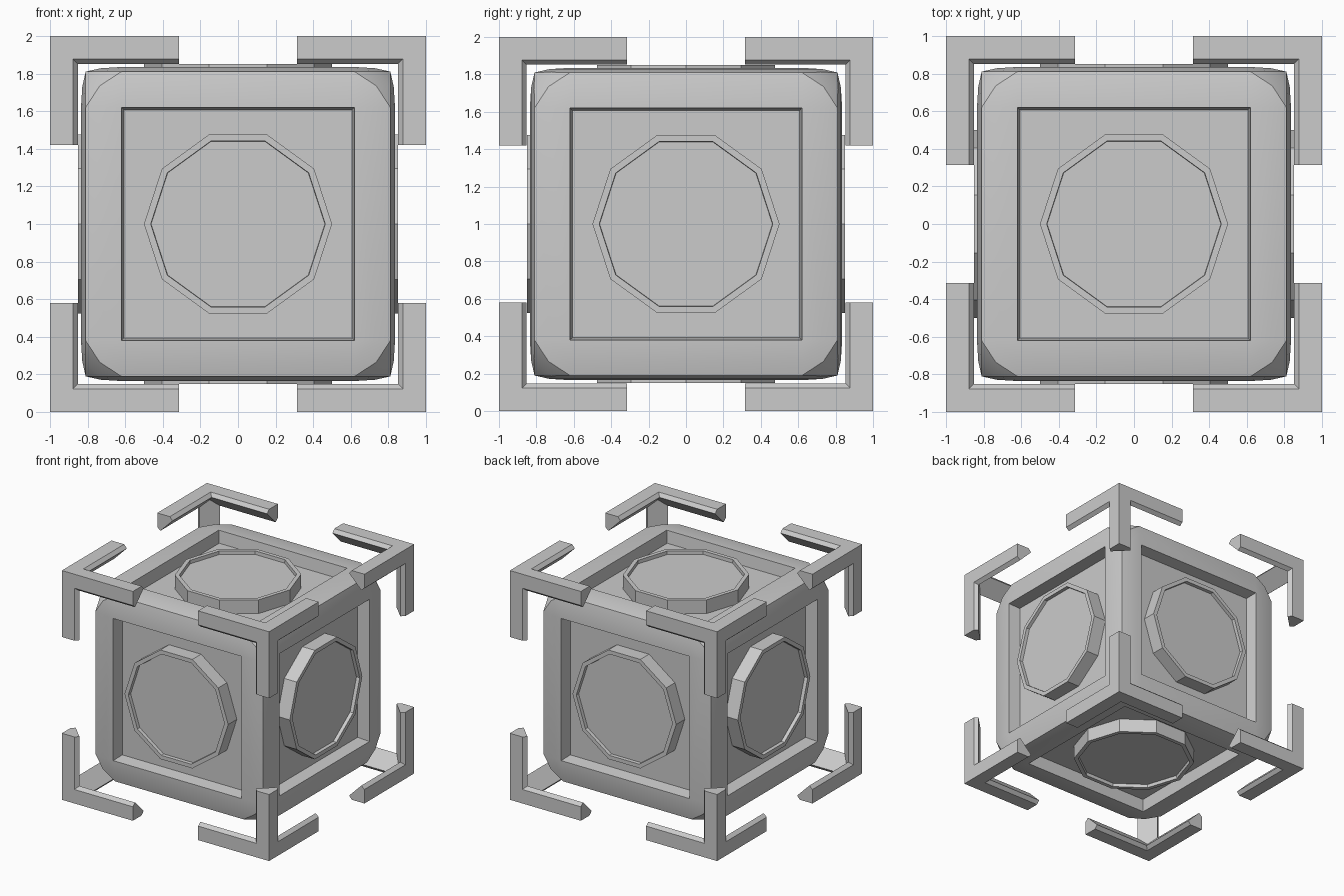
import bpy, bmesh
from math import sin, cos, pi, radians
from itertools import product
from mathutils import Euler, Vector

if "Cube" in bpy.data.objects:
    bpy.data.objects.remove(bpy.data.objects["Cube"])


def make_object(name, bm):
    bmesh.ops.recalc_face_normals(bm, faces=bm.faces)
    mesh = bpy.data.meshes.new(name)
    bm.to_mesh(mesh)
    bm.free()
    ob = bpy.data.objects.new(name, mesh)
    ob.location.z = 1
    bpy.context.collection.objects.link(ob)
    return ob


def activate(ob):
    bpy.ops.object.select_all(action='DESELECT')
    ob.select_set(True)
    bpy.context.view_layer.objects.active = ob


def hull(points):
    """Convex solid through the points, with flat areas merged."""
    bm = bmesh.new()
    for p in points:
        bm.verts.new(p)
    bmesh.ops.convex_hull(bm, input=bm.verts[:])
    bmesh.ops.dissolve_limit(bm, angle_limit=radians(0.5),
                             verts=bm.verts[:], edges=bm.edges[:])
    bmesh.ops.recalc_face_normals(bm, faces=bm.faces)
    return bm


def cycle(p, k):
    return tuple(p[(i + k) % 3] for i in range(3))


# Body: softened cube with clipped corners and a square recess in each face
profile = [(.62, .835), (.73, .828), (.81, .81), (.828, .73), (.835, .62)]
corner = [(a, b, .62) for a, b in profile] + [(.735, .735, .812)]
points = {tuple(c * s for c, s in zip(cycle(p, k), sg))
          for p in corner for k in range(3) for sg in product((1, -1), repeat=3)}
bm = hull(sorted(points))
panels = [f for f in bm.faces if max(abs(c) for c in f.normal) > .9999]
bmesh.ops.inset_individual(bm, faces=panels, thickness=.02, depth=-.105)
body = make_object("body", bm)
activate(body)
bpy.ops.object.shade_smooth_by_angle(angle=radians(30))

# Ten-sided raised disc with a shallow dish on every face
turns = {"front": (90, 0, 0), "right": (90, 0, 90), "back": (90, 0, 180),
         "left": (90, 0, 270), "top": (0, 0, 0), "bottom": (180, 0, 0)}
for side, rot in turns.items():
    bm = hull([(.5 * cos(i * pi / 5), .5 * sin(i * pi / 5), z)
               for i in range(10) for z in (.72, .85)])
    top = max(bm.faces, key=lambda f: f.calc_center_median().z)
    bmesh.ops.inset_individual(bm, faces=[top], thickness=.036)
    bmesh.ops.inset_individual(bm, faces=[top], thickness=.002, depth=-.03)
    disc = make_object(side + "_disc", bm)
    disc.rotation_euler = Euler([radians(a) for a in rot])

# Corner brackets: three arms joined into one, mirrored to all eight corners
section = [(1, 1), (1, .878), (.97, .852), (.852, .97), (.878, 1)]


def arm(axis, end):
    k = (2 - axis) % 3
    return make_object("bracket_arm", hull(
        [cycle((a, b, t), k) for a, b in section for t in (1, end)]))


bracket = arm(0, .315)
bracket.name = "corner_brackets"
for axis, end in ((1, .315), (2, .42)):
    other = arm(axis, end)
    mod = bracket.modifiers.new("join", 'BOOLEAN')
    mod.operation = 'UNION'
    mod.solver = 'EXACT'
    mod.object = other
    activate(bracket)
    bpy.ops.object.modifier_apply(modifier=mod.name)
    bpy.data.objects.remove(other)
mirror = bracket.modifiers.new("mirror", 'MIRROR')
mirror.use_axis = (True, True, True)
mirror.use_mirror_merge = False
